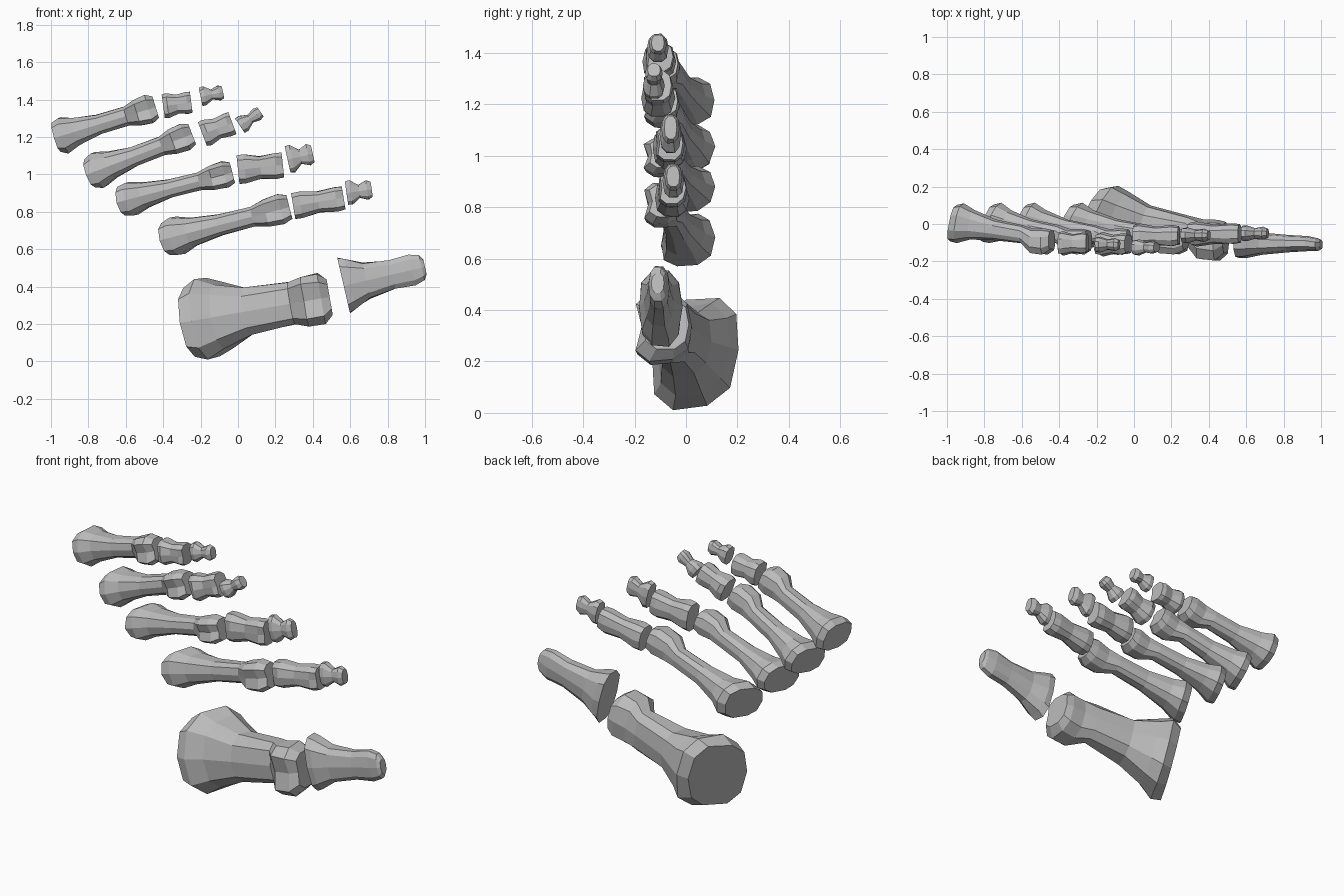
import bpy, bmesh, math, random
from mathutils import Vector

cube = bpy.data.objects.get("Cube")
if cube:
    bpy.data.objects.remove(cube)
random.seed(4)
SIDES = 10

bone_grey = bpy.data.materials.new("bone_grey")
bone_grey.use_nodes = True
colour = (0.5, 0.5, 0.5, 1)
bone_grey.diffuse_color = colour
bone_grey.node_tree.nodes["Principled BSDF"].inputs["Base Color"].default_value = colour


def power(v, p=0.8):
    return math.copysign(abs(v) ** p, v)


def loft_bone(name, start, end, rings, yaw=0.0, skew=0.0, dy=0.0, size=1.0, wide=1.0):
    """Faceted bone along start-end (x, z).
    Each ring: position, half height, y centre, half depth, front groove.
    Yaw turns the base end, skew leans its top to the back."""
    a, b = Vector((start[0], 0, start[1])), Vector((end[0], 0, end[1]))
    axis = (b - a).normalized()
    up = Vector((-axis.z, 0, axis.x))
    bm = bmesh.new()
    loops = []
    for t, height, y, depth, groove in rings:
        loop = []
        for i in range(SIDES):
            # the first corner faces the front
            ang = -math.pi / 2 + math.tau * i / SIDES
            h = power(math.cos(ang)) * height * size
            d = power(math.sin(ang)) * depth * wide
            if i == 0:
                d *= 1 - groove
            h *= random.uniform(0.96, 1.04)
            d *= random.uniform(0.96, 1.04)
            p = a.lerp(b, t) + up * h + axis * (yaw * (1 - t) * d)
            p.y = y + dy + d + skew * (1 - t) * h
            loop.append(bm.verts.new(p))
        loops.append(loop)
    for low, high in zip(loops, loops[1:]):
        for i in range(SIDES):
            j = (i + 1) % SIDES
            bm.faces.new((low[i], low[j], high[j], high[i]))
    bm.faces.new(loops[0][::-1])
    bm.faces.new(loops[-1])
    bmesh.ops.recalc_face_normals(bm, faces=bm.faces)
    mesh = bpy.data.meshes.new(name)
    bm.to_mesh(mesh)
    bm.free()
    mesh.materials.append(bone_grey)
    obj = bpy.data.objects.new(name, mesh)
    bpy.context.collection.objects.link(obj)


# Big toe: heavy long bone with a wide base, and one tip bone
loft_bone("big_toe_long_bone", (-0.23, 0.22), (0.49, 0.345), [
    (0, 0.195, 0.04, 0.155, 0),
    (0.09, 0.22, 0.04, 0.17, 0),
    (0.2, 0.185, 0.03, 0.14, 0),
    (0.4, 0.13, 0, 0.1, 0),
    (0.72, 0.12, -0.03, 0.075, 0),
    (0.82, 0.14, -0.09, 0.115, 0.3),
    (0.94, 0.14, -0.095, 0.12, 0.35),
    (1, 0.1, -0.08, 0.09, 0.2)], yaw=0.55, skew=0.12)
loft_bone("big_toe_tip_bone", (0.565, 0.405), (1, 0.505), [
    (0, 0.155, -0.1, 0.085, 0),
    (0.08, 0.14, -0.1, 0.085, 0),
    (0.28, 0.1, -0.105, 0.06, 0),
    (0.6, 0.08, -0.105, 0.045, 0),
    (0.84, 0.088, -0.105, 0.04, 0),
    (0.96, 0.07, -0.11, 0.035, 0),
    (1, 0.04, -0.11, 0.025, 0)])

# Shared shapes for the four lesser toes
LONG = [
    (0, 0.09, 0.005, 0.1, 0),
    (0.07, 0.105, 0.005, 0.105, 0),
    (0.19, 0.08, -0.005, 0.08, 0),
    (0.42, 0.057, -0.03, 0.055, 0),
    (0.7, 0.055, -0.055, 0.048, 0),
    (0.81, 0.075, -0.095, 0.07, 0.3),
    (0.93, 0.083, -0.1, 0.075, 0.4),
    (1, 0.065, -0.09, 0.06, 0.3)]
MIDDLE = [
    (0, 0.075, 0, 0.05, 0.2),
    (0.15, 0.078, 0, 0.055, 0),
    (0.5, 0.06, 0, 0.042, 0),
    (0.85, 0.07, 0, 0.05, 0.2),
    (1, 0.066, 0, 0.045, 0.3)]
TIP = [
    (0, 0.066, 0, 0.04, 0),
    (0.18, 0.068, 0, 0.042, 0),
    (0.5, 0.036, 0, 0.028, 0),
    (0.82, 0.053, 0, 0.035, 0),
    (1, 0.042, 0, 0.025, 0)]

# Each toe: ends, y and size of the long, middle and tip bones
TOES = {
    "second": (((-0.37, 0.66), (0.275, 0.825), 0.5, 1.02),
               ((0.295, 0.83), (0.565, 0.875), -0.055, 0.97),
               ((0.58, 0.9), (0.715, 0.92), -0.05, 1)),
    "third": (((-0.61, 0.86), (-0.03, 1.01), 0.4, 0.9),
              ((0, 1.025), (0.24, 1.05), -0.065, 1.03),
              ((0.265, 1.08), (0.4, 1.11), -0.06, 1.12)),
    "fourth": (((-0.78, 1.01), (-0.245, 1.215), 0.35, 0.95),
               ((-0.19, 1.215), (-0.03, 1.275), -0.11, 0.95),
               ((0.01, 1.26), (0.12, 1.335), -0.125, 0.72)),
    "fifth": (((-0.965, 1.2), (-0.44, 1.36), 0.2, 0.97),
              ((-0.4, 1.365), (-0.25, 1.385), -0.105, 0.88),
              ((-0.2, 1.415), (-0.08, 1.44), -0.11, 0.78))}
for toe, (long, middle, tip) in TOES.items():
    start, end, yaw, size = long
    loft_bone(toe + "_toe_long_bone", start, end, LONG, yaw=yaw, size=size)
    start, end, y, size = middle
    loft_bone(toe + "_toe_middle_bone", start, end, MIDDLE, dy=y, size=size, wide=1.2)
    start, end, y, size = tip
    loft_bone(toe + "_toe_tip_bone", start, end, TIP, dy=y, size=size)
